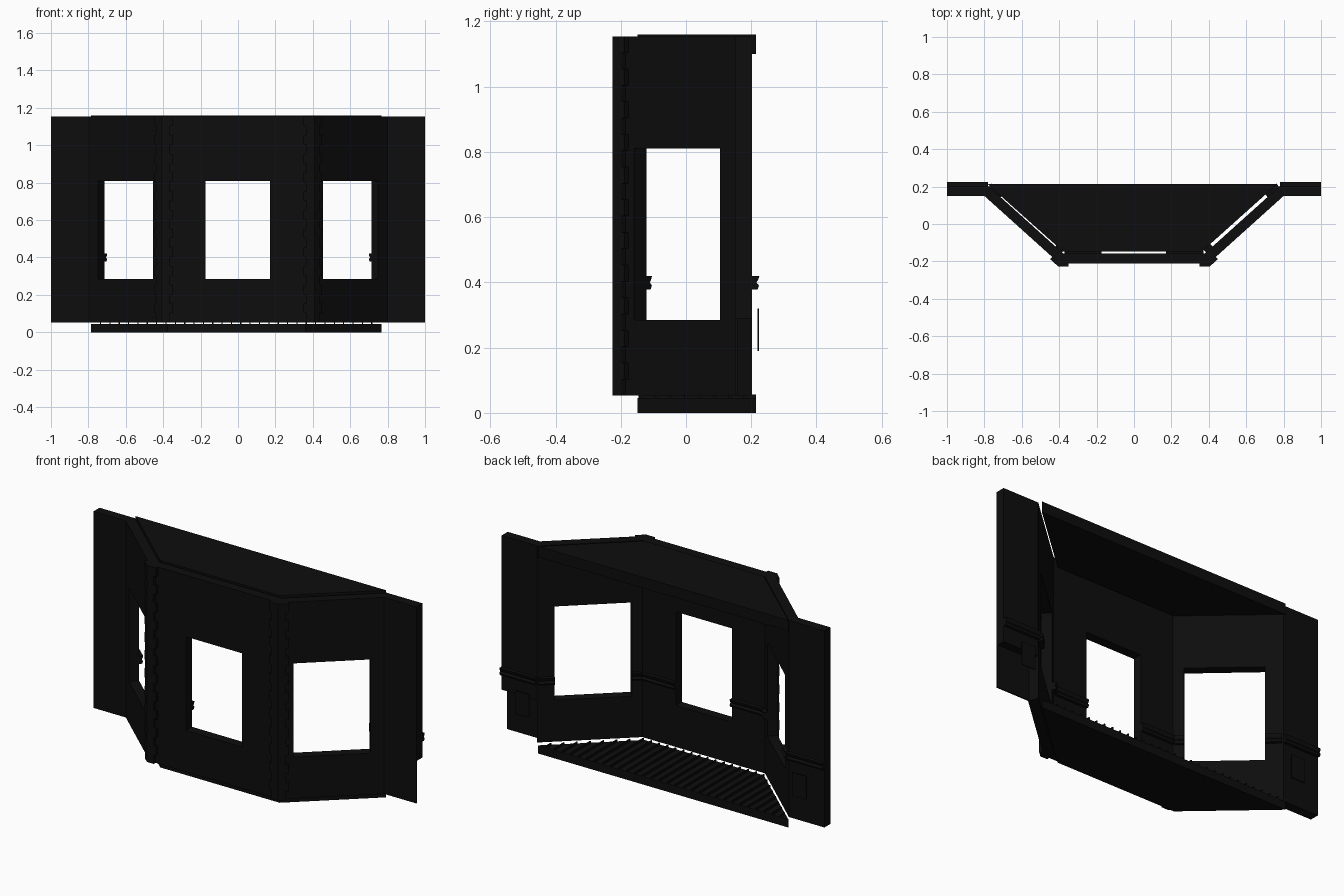
import bpy, bmesh
from mathutils import Vector as V

if "Cube" in bpy.data.objects:
    bpy.data.objects.remove(bpy.data.objects["Cube"])

black = bpy.data.materials.new("near_black")
black.use_nodes = True
color = (0.004, 0.004, 0.004, 1)
black.diffuse_color = color
black.node_tree.nodes["Principled BSDF"].inputs["Base Color"].default_value = color

LOW, TOP, THICK = 0.053, 1.154, 0.053      # wall bottom, top and thickness
SILL, HEAD = 0.285, 0.81                   # window opening heights
MITRE = 0.0204                             # inset of the wall corners


def finish(name, bm):
    bmesh.ops.recalc_face_normals(bm, faces=bm.faces)
    mesh = bpy.data.meshes.new(name)
    bm.to_mesh(mesh)
    bm.free()
    mesh.materials.append(black)
    obj = bpy.data.objects.new(name, mesh)
    bpy.context.collection.objects.link(obj)
    return obj


def loft(bm, first, second):
    """Closed solid between two matching outlines."""
    a = [bm.verts.new(p) for p in first]
    b = [bm.verts.new(p) for p in second]
    bm.faces.new(a)
    bm.faces.new(b[::-1])
    for i in range(len(a)):
        j = (i + 1) % len(a)
        bm.faces.new((a[i], b[i], b[j], a[j]))


def prism(bm, plan, z0, z1):
    loft(bm, [(x, y, z0) for x, y in plan], [(x, y, z1) for x, y in plan])


def rect(x0, x1, y0, y1):
    return [(x0, y0), (x1, y0), (x1, y1), (x0, y1)]


class Run:
    """Straight stretch of wall: u runs along it, d goes into the room."""

    def __init__(self, start, end):
        self.start = V(start)
        self.dir = (V(end) - self.start).normalized()
        self.normal = V((-self.dir.y, self.dir.x))
        self.length = (V(end) - self.start).length

    def at(self, u, d, z):
        p = self.start + self.dir * u + self.normal * d
        return (p.x, p.y, z)


def window_wall(name, run, u0, u1, in0, in1):
    """Wall with mitred ends and a rectangular opening from u0 to u1."""
    bm = bmesh.new()
    rings = []
    for d, a, b in ((0, 0, run.length), (THICK, in0, run.length + in1)):
        for s, e, z0, z1 in ((a, b, LOW, TOP), (u0, u1, SILL, HEAD)):
            rings.append([bm.verts.new(run.at(u, d, z))
                          for u, z in ((s, z0), (e, z0), (e, z1), (s, z1))])
    out_edge, out_hole, in_edge, in_hole = rings
    for r, s in ((out_edge, out_hole), (in_edge, in_hole),
                 (out_edge, in_edge), (out_hole, in_hole)):
        for i in range(4):
            j = (i + 1) % 4
            bm.faces.new((r[i], r[j], s[j], s[i]))
    finish(name, bm)


RAIL = [(0, .378), (.016, .378), (.021, .39), (.013, .4),
        (.018, .408), (.022, .42), (0, .42)]


def rails(name, run, spans):
    """Moulded chair rail on the room side."""
    bm = bmesh.new()
    for u0, u1 in spans:
        loft(bm, *[[run.at(u, THICK + d, z) for d, z in RAIL] for u in (u0, u1)])
    finish(name, bm)


# Bay walls, the left one being on +x
front = Run((-.4, -.21), (.4, -.21))
left = Run((.4, -.21), (.8, .15))
right = Run((-.8, .15), (-.4, -.21))
L = left.length
window_wall("front_wall", front, .225, .572, MITRE, -MITRE)
window_wall("left_bay_wall", left, .075, .47, MITRE, MITRE)
window_wall("right_bay_wall", right, L - .47, L - .075, -MITRE, -MITRE)
rails("front_chair_rail", front, [(.028, .225), (.572, .772)])
rails("left_bay_chair_rail", left, [(.028, .075), (.47, L + .015)])
rails("right_bay_chair_rail", right, [(-.015, L - .47), (L - .075, L - .028)])

# Flat wings, the left one being a thin skin below the wainscot line
for name, sx in (("left", 1), ("right", -1)):
    bm = bmesh.new()
    full = [(sx * x, y) for x, y in ((.8, .15), (1, .15), (1, .203), (.78, .203))]
    if sx > 0:
        prism(bm, full, .29, TOP)
        prism(bm, rect(.8, 1, .15, .158), LOW, .29)
    else:
        prism(bm, full, LOW, TOP)
    finish(name + "_wing", bm)

    wing = Run((.78, .15), (1, .15)) if sx > 0 else Run((-1, .15), (-.78, .15))
    rails(name + "_wing_chair_rail", wing, [(0, .22)])

    bm = bmesh.new()
    prism(bm, rect(sx * .815, sx * .9, .219, .224), .19, .32)
    finish(name + "_wing_plate", bm)

# Corner trims of alternating blocks
COUNT, PROUD = 22, .016
step = (TOP - LOW) / COUNT
for name, sx in (("left", 1), ("right", -1)):
    bm = bmesh.new()
    for i in range(COUNT):
        w = .05 if i % 2 else .036
        plan = [(.4 - w, -.21), (.4 - w, -.21 - PROUD),
                (.4 + PROUD * .384, -.21 - PROUD),
                left.at(w, -PROUD, 0)[:2], left.at(w, 0, 0)[:2], (.4, -.21)]
        prism(bm, [(sx * x, y) for x, y in plan],
              LOW + i * step, LOW + (i + 1) * step)
    finish(name + "_corner_trim", bm)

# Ceiling and floor slabs, standing slightly clear of the walls
slab = [(-.785, .215), (-.378, -.148), (.362, -.148), (.767, .215)]
for name, z0, z1 in (("ceiling", 1.1, 1.16), ("floor", 0, .045)):
    bm = bmesh.new()
    prism(bm, slab, z0, z1)
    finish(name, bm)

# Narrow floor battens running front to back
bm = bmesh.new()
for i in range(30):
    x = -.735 + i * .05
    over = max(-.378 - x, x - .362, 0)
    prism(bm, rect(x - .003, x + .003, -.146 + over * .91, .215), .045, .057)
finish("floor_battens", bm)
